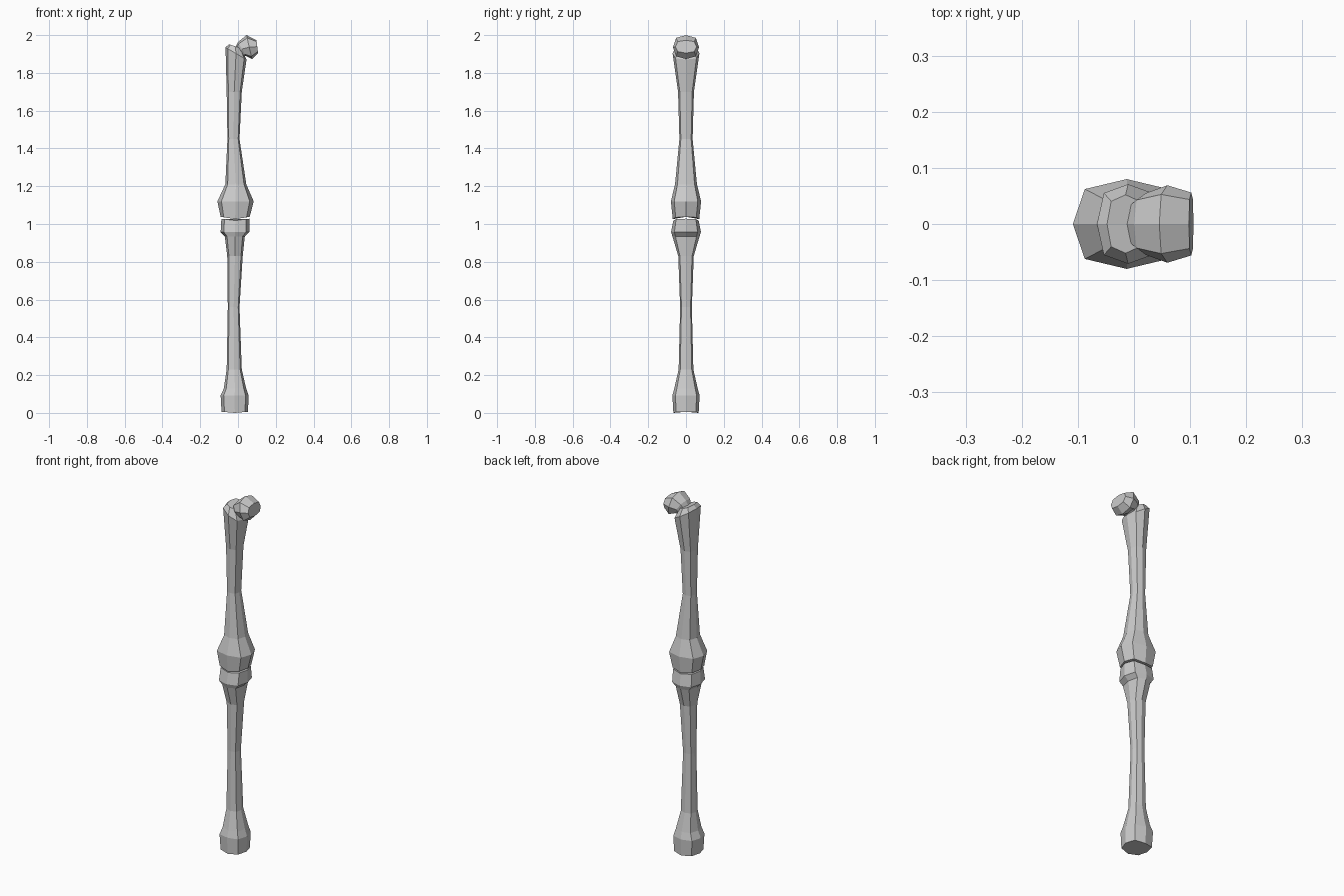
import bpy, bmesh
from math import cos, sin, pi

cube = bpy.data.objects.get("Cube")
if cube:
    bpy.data.objects.remove(cube, do_unlink=True)

bone = bpy.data.materials.new("bone grey")
bone.use_nodes = True
colour = (0.6, 0.6, 0.6, 1)
bone.diffuse_color = colour
bone.node_tree.nodes["Principled BSDF"].inputs["Base Color"].default_value = colour

SIDES = 8


def section(left, right, half_depth, corner=1.1):
    """Eight-sided ring between two side points (x, z), slightly squared."""
    cx, cz = (left[0] + right[0]) / 2, (left[1] + right[1]) / 2
    dx, dz = (right[0] - left[0]) / 2, (right[1] - left[1]) / 2
    points = []
    for i in range(SIDES):
        a = 2 * pi * i / SIDES
        k = corner if i % 2 else 1
        c, s = k * cos(a), k * sin(a)
        points.append((cx + dx * c, half_depth * s, cz + dz * c))
    return points


def level(x0, x1, half_depth, z, bow=0):
    """Level ring; bow lifts its two sides."""
    ring = section((x0, z), (x1, z), half_depth)
    mid, half = (x0 + x1) / 2, (x1 - x0) / 2
    return [(x, y, z + bow * abs(x - mid) / half) for x, y, z in ring]


def loft(name, rings):
    bm = bmesh.new()
    loops = [[bm.verts.new(p) for p in ring] for ring in rings]
    for a, b in zip(loops, loops[1:]):
        for i in range(SIDES):
            j = (i + 1) % SIDES
            bm.faces.new((a[i], a[j], b[j], b[i]))
    bm.faces.new(loops[0][::-1])
    bm.faces.new(loops[-1])
    bmesh.ops.recalc_face_normals(bm, faces=bm.faces)
    mesh = bpy.data.meshes.new(name)
    bm.to_mesh(mesh)
    bm.free()
    mesh.materials.append(bone)
    obj = bpy.data.objects.new(name, mesh)
    bpy.context.collection.objects.link(obj)
    return obj


# Lower leg bone: ankle block, waisted shaft, knee plateau
loft("lower_leg_bone", [
    level(-.087, .053, .067, .0, .006),
    level(-.092, .056, .072, .092),
    level(-.075, .043, .062, .13),
    level(-.060, .020, .039, .23),
    level(-.054, .008, .031, .56),
    level(-.057, .025, .041, .83),
    level(-.070, .036, .072, .935),
    level(-.092, .060, .079, .957),
    level(-.088, .060, .067, 1.018, .01),
])

# Upper leg bone: knee block, waisted shaft, sloped top
loft("upper_leg_bone", [
    level(-.092, .062, .070, 1.026, .012),
    level(-.109, .083, .080, 1.12),
    level(-.067, .044, .058, 1.21),
    level(-.056, .008, .035, 1.45),
    level(-.060, .020, .042, 1.70),
    section((-.066, 1.935), (.045, 1.87), .071),
    section((-.048, 1.952), (.018, 1.93), .052),
])

# Hip ball: short neck widening to a faceted head
loft("hip_ball", [
    section((-.015, 1.935), (.030, 1.885), .040),
    section((.000, 1.963), (.042, 1.89), .055),
    section((.045, 2.0), (.074, 1.873), .069, 1.08),
    section((.098, 1.973), (.106, 1.905), .056),
])
